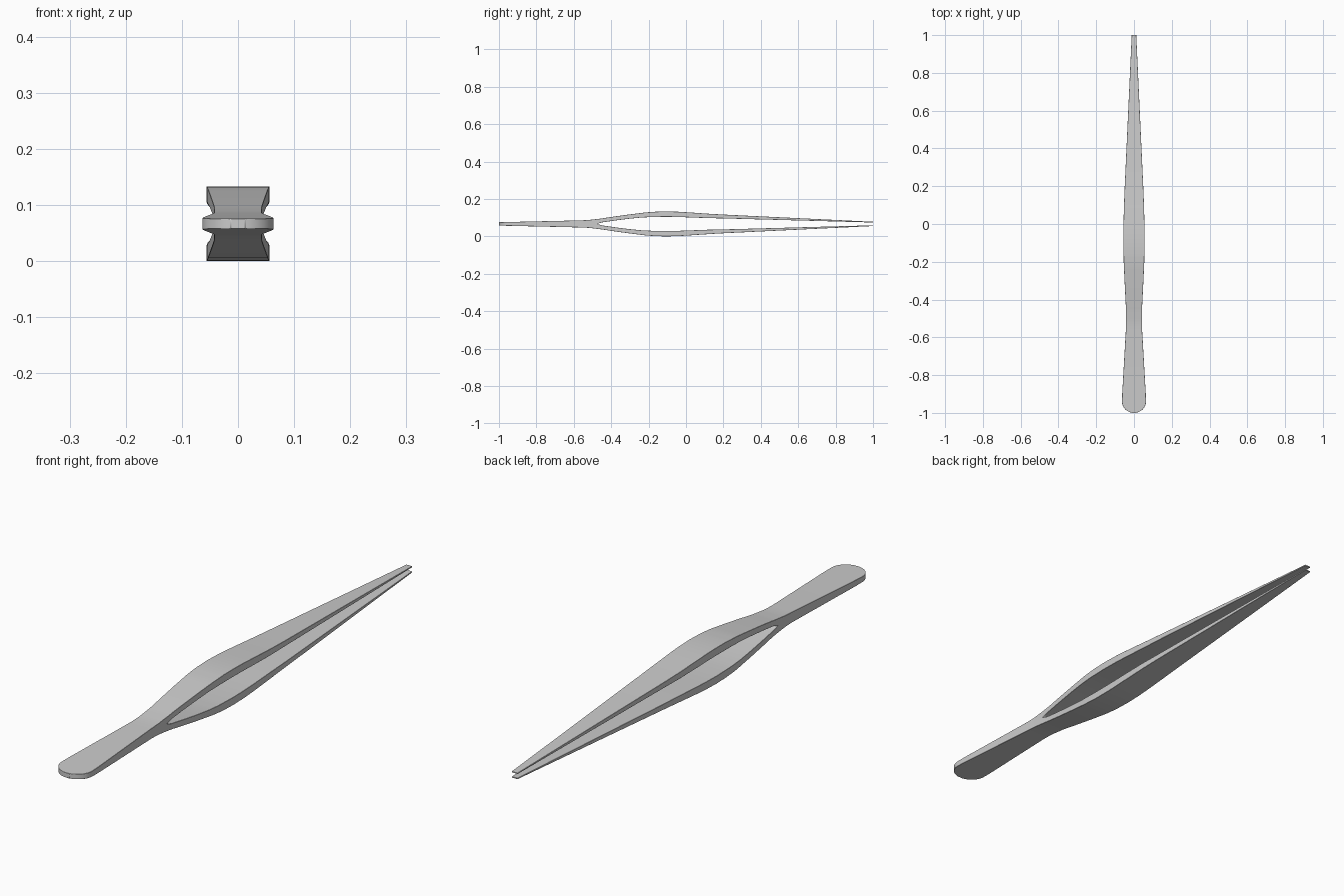
import bpy, bmesh, math

if "Cube" in bpy.data.objects:
    bpy.data.objects.remove(bpy.data.objects["Cube"])

MID = 0.0665
# y, value control points (heights are measured from the mid plane)
OUTER = [(-1, .009), (-.56, .019), (-.52, .021), (-.46, .028), (-.38, .040), (-.30, .051),
         (-.22, .061), (-.16, .0655), (-.1, .0665), (-.04, .065), (.04, .060),
         (.12, .0545), (.2, .050), (1, .0115)]
INNER = [(-1, 0), (-.475, 0), (-.45, .008), (-.38, .018), (-.30, .028), (-.24, .034),
         (-.18, .037), (-.1, .038), (-.04, .037), (.04, .034), (.12, .031),
         (.2, .0295), (1, .0075)]
WIDTH = [(-.94, .0635), (-.9, .0625), (-.56, .043), (-.5, .0425), (-.44, .043), (-.3, .050),
         (-.2, .0545), (-.1, .056), (0, .0555), (.1, .053), (.2, .049), (1, .012)]


def sample(pts, y):
    for (a, va), (b, vb) in zip(pts, pts[1:]):
        if y <= b:
            return va + (vb - va) * (y - a) / (b - a)
    return pts[-1][1]


def half_width(y):
    # rounded handle end
    if y < -.94:
        t = min(1, (-.94 - y) / .06)
        return .0635 * max(.2, math.sqrt(max(0, 1 - t * t)))
    return sample(WIDTH, y)


# stations along the length
ys = {round(-.94 - .06 * math.sin(math.radians(a)), 5) for a in range(0, 79, 6)} | {-1.0}
ys |= {p[0] for p in OUTER + INNER + WIDTH} | {.4, .6, .8}
ys = sorted(ys)

# upper half of the body: handle plus one springy arm
bm = bmesh.new()
rings = []
for y in ys:
    w, o, i = half_width(y), sample(OUTER, y), sample(INNER, y)
    rings.append([bm.verts.new(c) for c in ((-w, y, o), (w, y, o), (w, y, i), (-w, y, i))])
for k, (a, b) in enumerate(zip(rings, rings[1:])):
    for s in range(4):
        if s == 2 and ys[k + 1] <= -.475 + 1e-6:
            continue  # handle is solid, no inner face
        n = (s + 1) % 4
        bm.faces.new((a[s], a[n], b[n], b[s]))
bm.faces.new(rings[0])
bm.faces.new(rings[-1])
bmesh.ops.recalc_face_normals(bm, faces=bm.faces)
mesh = bpy.data.meshes.new("tweezers")
bm.to_mesh(mesh)
bm.free()
tweezers = bpy.data.objects.new("tweezers", mesh)
tweezers.location.z = MID
bpy.context.collection.objects.link(tweezers)

# smooth along the length, crisp edges
bpy.context.view_layer.objects.active = tweezers
tweezers.select_set(True)
bpy.ops.object.shade_smooth_by_angle(angle=math.radians(30))

# lower arm and softened edges
m = tweezers.modifiers.new("lower_half", 'MIRROR')
m.use_axis = (False, False, True)
m.merge_threshold = .0005
b = tweezers.modifiers.new("soft_edges", 'BEVEL')
b.width = .001
b.segments = 1
b.limit_method = 'ANGLE'
b.angle_limit = math.radians(40)
